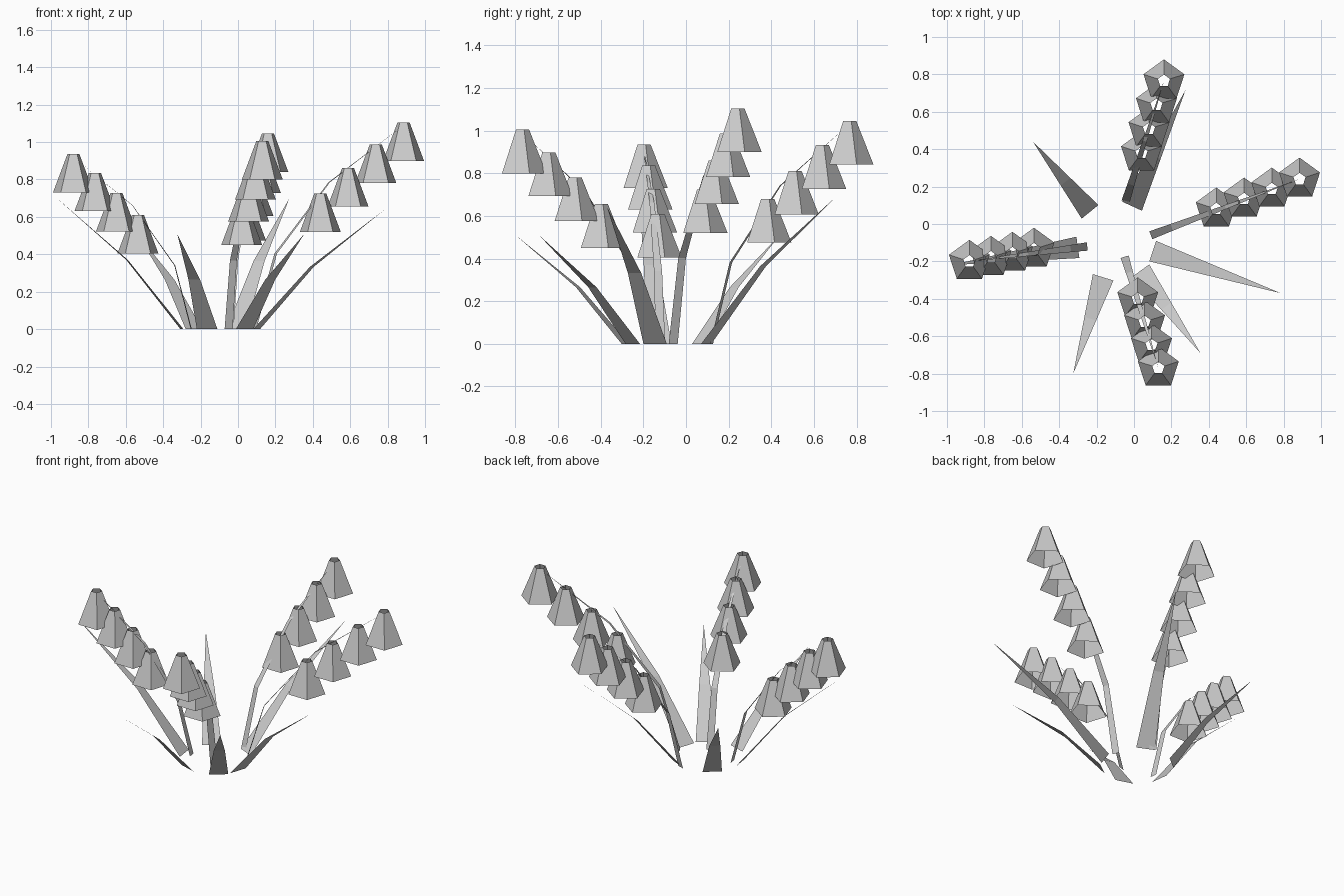
import bpy
from mathutils import Vector

cube = bpy.data.objects.get("Cube")
if cube:
    bpy.data.objects.remove(cube, do_unlink=True)

grey = bpy.data.materials.new("plain grey")
grey.use_nodes = True
COLOUR = (0.6, 0.6, 0.6, 1)
grey.diffuse_color = COLOUR
grey.node_tree.nodes["Principled BSDF"].inputs["Base Color"].default_value = COLOUR


def ribbon(name, base, tip, width, bends):
    """Flat strip from base to a pointed tip; bends are (run, rise, width) fractions."""
    base, tip = Vector((*base, 0)), Vector(tip)
    run = Vector((tip.x - base.x, tip.y - base.y, 0))
    side = Vector((-run.y, run.x, 0)).normalized() * width / 2
    verts, faces = [], []
    for t, rise, w in [(0, 0, 1)] + bends:
        centre = base + run * t + Vector((0, 0, tip.z * rise))
        verts += [centre - side * w, centre + side * w]
    verts.append(tip)
    for i in range(0, len(verts) - 3, 2):
        faces.append((i, i + 1, i + 3, i + 2))
    last = len(verts) - 1
    faces.append((last - 2, last - 1, last))
    mesh = bpy.data.meshes.new(name)
    mesh.from_pydata(verts, [], faces)
    mesh.materials.append(grey)
    bpy.context.collection.objects.link(bpy.data.objects.new(name, mesh))


def bell(name, top):
    """Open five-sided bell hanging from its top point."""
    height = 0.205
    bpy.ops.mesh.primitive_cone_add(
        vertices=5, radius1=0.115, radius2=0.034, depth=height,
        end_fill_type='NOTHING', location=(top.x, top.y, top.z - height / 2))
    ob = bpy.context.object
    ob.name = name
    ob.data.materials.append(grey)


# Leaves: base centre, tip
leaves = {
    "left_front": ((0.10, -0.145), (0.785, -0.37, 0.64)),
    "front": ((0.035, -0.25), (0.355, -0.69, 0.51)),
    "right_front": ((-0.165, -0.285), (-0.325, -0.80, 0.51)),
    "right": ((-0.30, -0.125), (-0.98, -0.22, 0.71)),
    "right_back": ((-0.235, 0.065), (-0.54, 0.44, 0.51)),
    "back": ((-0.01, 0.095), (0.275, 0.715, 0.70)),
}
for key, (base, tip) in leaves.items():
    ribbon("leaf_" + key, base, tip, 0.115, [(0.43, 0.52, 0.57)])

# Flower stalks: stem base, lowest bell top, highest bell top
stalks = {
    "left": ((0.09, -0.06), (0.44, 0.08, 0.725), (0.885, 0.24, 1.105)),
    "right": ((-0.25, -0.12), (-0.535, -0.135, 0.61), (-0.88, -0.20, 0.935)),
    "front": ((-0.05, -0.175), (0.02, -0.40, 0.655), (0.13, -0.77, 1.005)),
    "back": ((-0.045, 0.12), (0.04, 0.38, 0.68), (0.16, 0.765, 1.045)),
}
for key, (base, low, high) in stalks.items():
    low, high = Vector(low), Vector(high)
    ribbon("stem_" + key, base, high - Vector((0, 0, 0.015)), 0.045,
           [(0.14, 0.37, 0.85), (0.5, 0.72, 0.5)])
    for i in range(4):
        t = i / 3
        top = low.lerp(high, t)
        top.z += 0.04 * t * (1 - t)  # the row of bells arches slightly
        bell(f"bell_{key}_{i + 1}", top)
